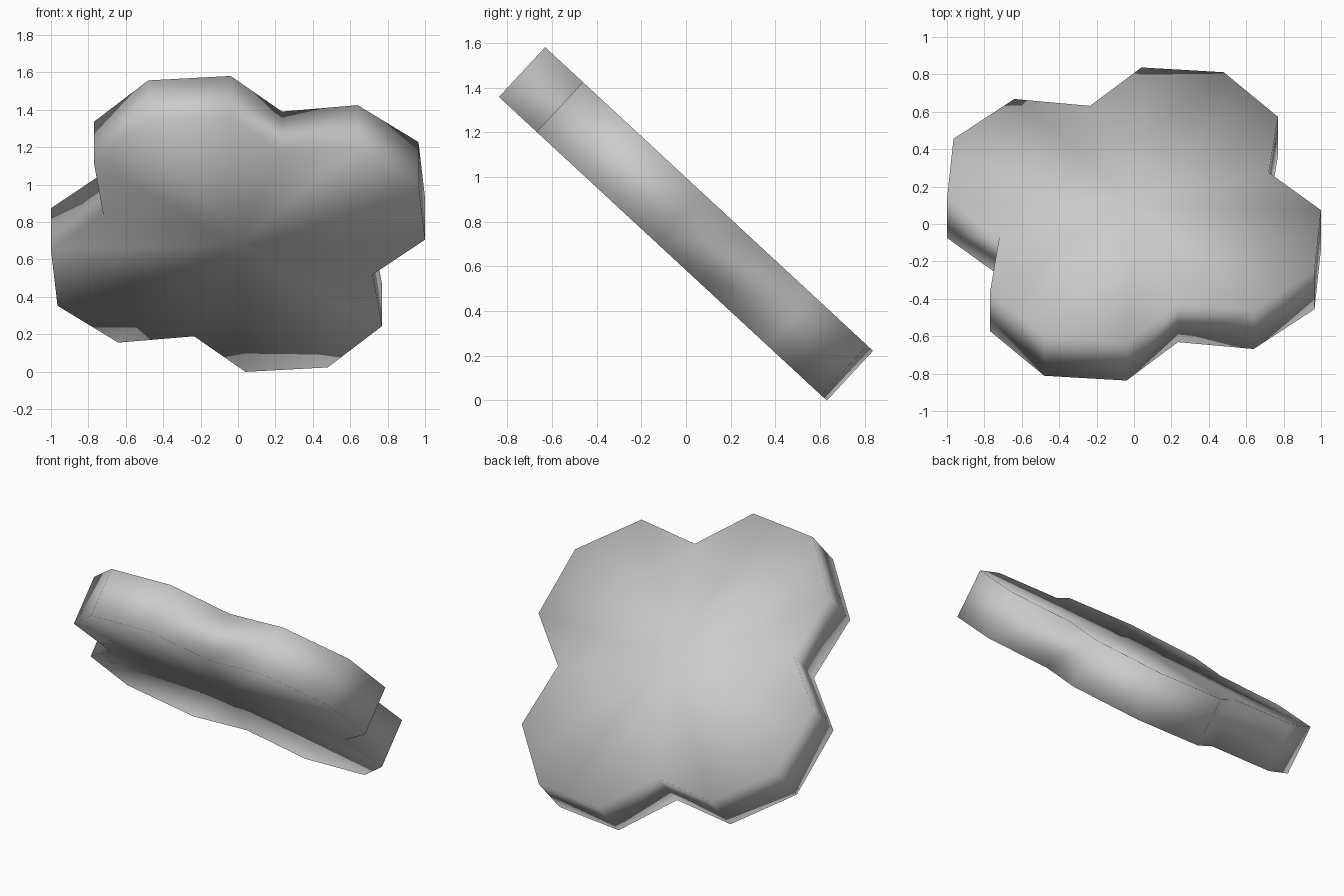
import bpy, bmesh
from math import radians
from mathutils import Matrix

cube = bpy.data.objects.get("Cube")
if cube:
    bpy.data.objects.remove(cube, do_unlink=True)

TILT = radians(-42.8)
HALF = 0.152          # half of the slab thickness
CENTRE_Z = 0.79

# One lobe: three rim corners and the notch after them
lobe = [(0.04, 1.0), (0.48, 0.965), (0.77, 0.64), (0.72, 0.235)]
outline = []
for _ in range(4):
    outline += lobe
    lobe = [(y, -x) for x, y in lobe]

# Plain grey material
grey = bpy.data.materials.new("plain_grey")
grey.use_nodes = True
colour = (0.6, 0.6, 0.6, 1)
grey.diffuse_color = colour
grey.node_tree.nodes["Principled BSDF"].inputs["Base Color"].default_value = colour

# Four-lobed slab: two fanned caps joined by a rim
bm = bmesh.new()
top = [bm.verts.new((x, y, HALF)) for x, y in outline]
bottom = [bm.verts.new((x, y, -HALF)) for x, y in outline]
top_mid = bm.verts.new((0, 0, HALF))
bottom_mid = bm.verts.new((0, 0, -HALF))
n = len(outline)
for i in range(n):
    j = (i + 1) % n
    bm.faces.new((top[i], top[j], bottom[j], bottom[i]))
    bm.faces.new((top_mid, top[j], top[i]))
    bm.faces.new((bottom_mid, bottom[i], bottom[j]))
bmesh.ops.recalc_face_normals(bm, faces=bm.faces)
for face in bm.faces:
    face.smooth = True

# Tilt so that the front edge rises
bm.transform(Matrix.Translation((0, 0, CENTRE_Z)) @ Matrix.Rotation(TILT, 4, 'X'))
mesh = bpy.data.meshes.new("lobed_slab")
bm.to_mesh(mesh)
bm.free()
mesh.materials.append(grey)
slab = bpy.data.objects.new("lobed_slab", mesh)
bpy.context.collection.objects.link(slab)
